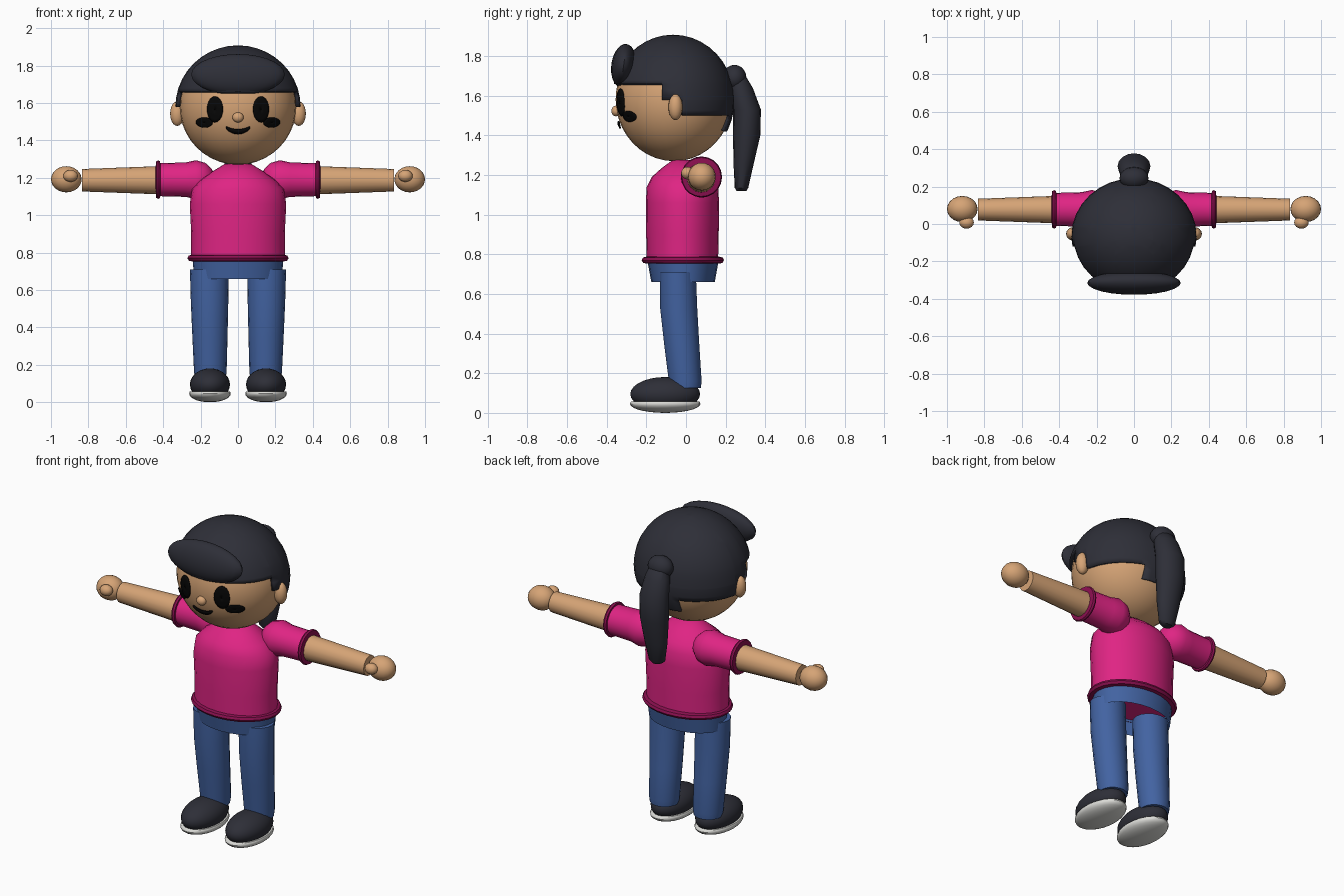
import bpy
import bmesh
from math import sin, cos, pi, sqrt, radians
from mathutils import Matrix, Vector

if "Cube" in bpy.data.objects:
    bpy.data.objects.remove(bpy.data.objects["Cube"])


def material(name, r, g, b):
    m = bpy.data.materials.new(name)
    m.use_nodes = True
    m.diffuse_color = (r, g, b, 1)
    bsdf = m.node_tree.nodes["Principled BSDF"]
    bsdf.inputs["Base Color"].default_value = (r, g, b, 1)
    bsdf.inputs["Roughness"].default_value = 0.8
    return m


SKIN = material("skin tan", 0.67, 0.37, 0.18)
PINK = material("shirt pink", 0.74, 0.018, 0.23)
TRIM = material("trim dark pink", 0.26, 0.005, 0.08)
DENIM = material("denim blue", 0.055, 0.125, 0.36)
HAIR = material("hair charcoal", 0.027, 0.028, 0.039)
BLACK = material("face black", 0.002, 0.002, 0.002)
SOLE = material("sole white", 0.71, 0.71, 0.68)

HEAD_C = Vector((0, -0.06, 1.582))
HEAD_R = Vector((0.312, 0.295, 0.312))


def finish(name, bm, mat, mirror=False, thick=0.0, angle=40):
    bmesh.ops.recalc_face_normals(bm, faces=bm.faces)
    mesh = bpy.data.meshes.new(name)
    bm.to_mesh(mesh)
    bm.free()
    mesh.materials.append(mat)
    mesh.polygons.foreach_set("use_smooth", [True] * len(mesh.polygons))
    mesh.set_sharp_from_angle(angle=radians(angle))
    ob = bpy.data.objects.new(name, mesh)
    bpy.context.collection.objects.link(ob)
    if thick:
        s = ob.modifiers.new("thickness", 'SOLIDIFY')
        s.thickness = thick
        s.offset = -1
    if mirror:
        ob.modifiers.new("mirror", 'MIRROR').use_axis[0] = True
    return ob


def ball_mesh(center, radii, tilt=0, seg=24, rings=14):
    bm = bmesh.new()
    mat = (Matrix.Translation(center) @ Matrix.Rotation(radians(tilt), 4, 'X')
           @ Matrix.Diagonal((*radii, 1)))
    bmesh.ops.create_uvsphere(bm, u_segments=seg, v_segments=rings, radius=1, matrix=mat)
    return bm


def ball(name, mat, center, radii, tilt=0, mirror=False, **kw):
    return finish(name, ball_mesh(center, radii, tilt, **kw), mat, mirror)


def cut(bm, co, no, clear=False, cap=False):
    """Slice along a plane, optionally dropping the side the normal points to."""
    geom = bm.verts[:] + bm.edges[:] + bm.faces[:]
    res = bmesh.ops.bisect_plane(bm, geom=geom, plane_co=co, plane_no=no, clear_outer=clear)
    if cap:
        edges = [e for e in res["geom_cut"] if isinstance(e, bmesh.types.BMEdge)]
        bmesh.ops.edgeloop_fill(bm, edges=edges)


def loft(name, mat, rings, axis='Z', seg=20, mirror=False, cap=(True, True)):
    """Elliptic rings (position, centre a, centre b, radius a, radius b) along an axis."""
    bm = bmesh.new()
    loops = []
    for t, a, b, ra, rb in rings:
        loop = []
        for i in range(seg):
            u = a + ra * cos(2 * pi * i / seg)
            v = b + rb * sin(2 * pi * i / seg)
            loop.append(bm.verts.new((u, v, t) if axis == 'Z' else (t, u, v)))
        loops.append(loop)
    for lo, hi in zip(loops, loops[1:]):
        for i in range(seg):
            j = (i + 1) % seg
            bm.faces.new((lo[i], lo[j], hi[j], hi[i]))
    for loop, wanted in zip((loops[0], loops[-1]), cap):
        if wanted:
            bm.faces.new(loop)
    return finish(name, bm, mat, mirror)


def on_face(x, z):
    """Point just in front of the head surface."""
    k = 1 - (x / HEAD_R.x) ** 2 - ((z - HEAD_C.z) / HEAD_R.z) ** 2
    return (x, HEAD_C.y - HEAD_R.y * sqrt(max(k, 0)) - 0.007, z)


def face_plate(name, rows, mirror=False):
    """Thin plate following the face, from rows of (x, z) points."""
    bm = bmesh.new()
    grid = [[bm.verts.new(on_face(x, z)) for x, z in row] for row in rows]
    for r0, r1 in zip(grid, grid[1:]):
        for i in range(len(r0) - 1):
            bm.faces.new((r0[i], r0[i + 1], r1[i + 1], r1[i]))
    bmesh.ops.remove_doubles(bm, verts=bm.verts, dist=0.0005)
    return finish(name, bm, BLACK, mirror, thick=0.008)


def oval_plate(name, cx, cz, rx, rz, tilt=0):
    t = radians(tilt)
    rows = []
    for f in (0.05, 0.4, 0.75, 1):
        row = []
        for i in range(21):
            u, v = rx * f * cos(i * pi / 10), rz * f * sin(i * pi / 10)
            row.append((cx + u * cos(t) - v * sin(t), cz + u * sin(t) + v * cos(t)))
        rows.append(row)
    return face_plate(name, rows, True)


# Head and face
ball("head", SKIN, HEAD_C, HEAD_R, seg=32, rings=20)
ball("ears", SKIN, (0.325, -0.053, 1.543), (0.038, 0.036, 0.066), mirror=True, seg=16, rings=10)
ball("nose", SKIN, (0, -0.353, 1.523), (0.03, 0.024, 0.027), seg=16, rings=10)
oval_plate("eyes", 0.124, 1.566, 0.042, 0.07)
oval_plate("cheek_marks", 0.182, 1.495, 0.044, 0.027, 5)
steps = [i / 8 - 1 for i in range(17)]
face_plate("mouth", [[(0.064 * t, 1.448 + 0.022 * t * t + s * (0.004 + 0.008 * sqrt(1 - t * t)))
                      for t in steps] for s in (-1, 1)])

# Hair cap with a stepped hairline: fringe line, sideburns, back and nape
bm = ball_mesh((0, -0.065, 1.578), (0.335, 0.31, 0.33), seg=32, rings=20)
for z in (1.66, 1.58, 1.50, 1.42):
    cut(bm, (0, 0, z), (0, 0, 1))
for y in (-0.12, -0.02):
    cut(bm, (0, y, 0), (0, 1, 0))
for x in (-0.1, 0.1):
    cut(bm, (x, 0, 0), (1, 0, 0))


def bare(c):
    if c.y < -0.12:
        return c.z < 1.66
    if c.y < -0.02:
        return c.z < 1.58
    return c.z < (1.42 if abs(c.x) < 0.1 and c.y > 0.1 else 1.50)


bmesh.ops.delete(bm, geom=[f for f in bm.faces if bare(f.calc_center_median())], context='FACES')
finish("hair_cap", bm, HAIR, thick=0.02)
ball("fringe", HAIR, (0, -0.315, 1.752), (0.25, 0.062, 0.11), tilt=-8)

# Ponytail
ball("ponytail_knot", HAIR, (0, 0.245, 1.69), (0.078, 0.06, 0.066), seg=16, rings=10)
loft("ponytail", HAIR, [
    (1.12, 0, 0.28, 0.03, 0.025), (1.135, 0, 0.28, 0.05, 0.034), (1.25, 0, 0.29, 0.07, 0.05),
    (1.40, 0, 0.306, 0.086, 0.069), (1.53, 0, 0.308, 0.088, 0.07), (1.64, 0, 0.275, 0.074, 0.062),
    (1.69, 0, 0.262, 0.058, 0.045), (1.705, 0, 0.26, 0.02, 0.02)], seg=16)

# Shirt
loft("shirt_body", PINK, [
    (0.77, 0, -0.018, 0.25, 0.18), (0.90, 0, -0.018, 0.25, 0.183), (1.06, 0, -0.018, 0.258, 0.185),
    (1.14, 0, -0.018, 0.245, 0.18), (1.19, 0, -0.018, 0.198, 0.155), (1.235, 0, -0.018, 0.135, 0.105),
    (1.275, 0, -0.018, 0.07, 0.05)], seg=24)
loft("shirt_hem", TRIM, [(z, 0, -0.016, 0.25 + d, 0.187 + d) for z, d in
     ((0.752, -0.015), (0.756, 0.012), (0.77, 0.021), (0.784, 0.014), (0.79, -0.012))],
     seg=24, cap=(False, False))
loft("sleeves", PINK, [(x, 0.078, 1.19, r, r) for x, r in
     ((0.125, 0.02), (0.14, 0.058), (0.175, 0.09), (0.225, 0.104), (0.28, 0.092), (0.43, 0.088))],
     axis='X', mirror=True)
loft("sleeve_cuffs", TRIM, [(x, 0.078, 1.19, r, r) for x, r in
     ((0.414, 0.08), (0.417, 0.098), (0.427, 0.103), (0.437, 0.098), (0.44, 0.074))],
     axis='X', mirror=True)

# Arms and hands
loft("arms", SKIN, [(0.40, 0.077, 1.187, 0.074, 0.076), (0.835, 0.077, 1.187, 0.058, 0.06)],
     axis='X', seg=16, mirror=True)
ball("hands", SKIN, (0.918, 0.08, 1.192), (0.082, 0.07, 0.07), mirror=True, seg=20, rings=12)
ball("thumbs", SKIN, (0.895, 0.008, 1.21), (0.039, 0.033, 0.032), mirror=True, seg=16, rings=10)

# Trousers
loft("trouser_seat", DENIM, [(0.66, 0, -0.015, 0.235, 0.16), (0.78, 0, -0.015, 0.243, 0.182)],
     seg=24, cap=(False, True))
loft("trouser_legs", DENIM, [
    (0.125, 0.148, -0.004, 0.082, 0.08), (0.16, 0.148, -0.004, 0.087, 0.084),
    (0.35, 0.15, -0.022, 0.094, 0.09), (0.53, 0.152, -0.037, 0.1, 0.095),
    (0.71, 0.153, -0.041, 0.104, 0.092)], seg=18, mirror=True)

# Shoes
bm = ball_mesh((0.15, -0.105, 0.095), (0.107, 0.176, 0.086))
cut(bm, (0, 0, 0.055), (0, 0, -1), clear=True, cap=True)
finish("shoe_uppers", bm, HAIR, mirror=True)
bm = ball_mesh((0.15, -0.105, 0.046), (0.111, 0.178, 0.046))
cut(bm, (0, 0, 0.058), (0, 0, 1), clear=True, cap=True)
finish("shoe_soles", bm, SOLE, mirror=True)
